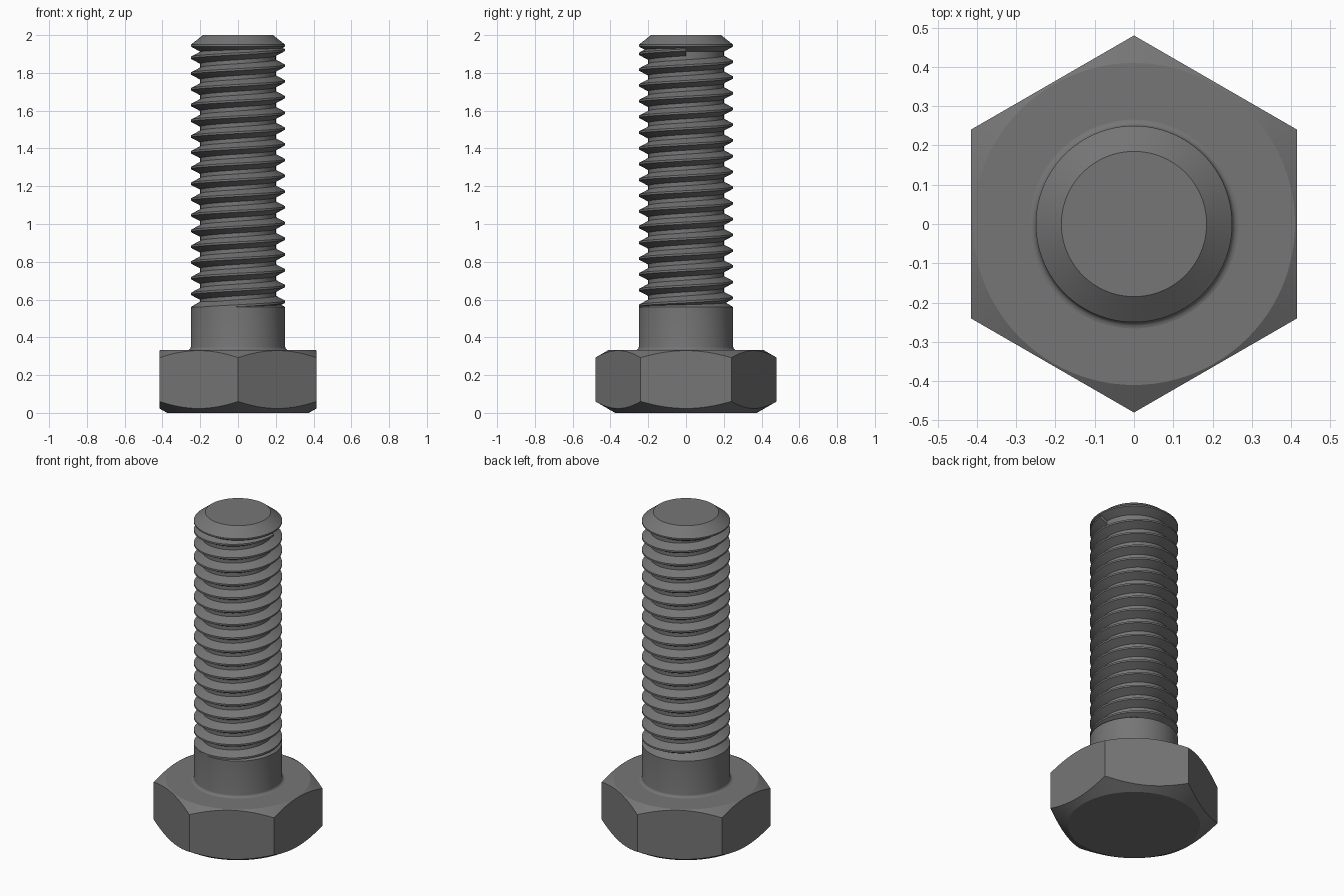
import bpy
from math import pi, cos, sin, tan, radians

cube = bpy.data.objects.get("Cube")
if cube:
    bpy.data.objects.remove(cube, do_unlink=True)

SEG = 96            # segments per turn
PITCH = 1 / 12
CREST, ROOT = 0.25, 0.2
HEAD_TOP, THREAD_LOW, THREAD_HIGH = 0.333, 0.56, 1.94

steel = bpy.data.materials.new("dark grey steel")
steel.use_nodes = True
grey = (0.18, 0.18, 0.18, 1)
steel.diffuse_color = grey
steel.node_tree.nodes["Principled BSDF"].inputs["Base Color"].default_value = grey


def skin(name, rings, closed):
    """Bridge equal rings of points, capping both ends."""
    n = len(rings[0])
    verts = [p for ring in rings for p in ring]
    faces = [(i * n + j, i * n + (j + 1) % n, (i + 1) * n + (j + 1) % n, (i + 1) * n + j)
             for i in range(len(rings) - 1) for j in range(n)]
    faces.append(tuple(reversed(range(n))))
    faces.append(tuple(range(len(verts) - n, len(verts))))
    mesh = bpy.data.meshes.new(name)
    mesh.from_pydata(verts, [], faces)
    if not closed:
        mesh.flip_normals()
    mesh.materials.append(steel)
    obj = bpy.data.objects.new(name, mesh)
    bpy.context.collection.objects.link(obj)
    bpy.ops.object.select_all(action='DESELECT')
    obj.select_set(True)
    bpy.context.view_layer.objects.active = obj
    bpy.ops.object.shade_smooth_by_angle(angle=radians(25))
    return obj


angles = [2 * pi * i / SEG for i in range(SEG)]


def circle(r, z):
    return [(r * cos(a), r * sin(a), z) for a in angles]


# Hexagonal head, corners trimmed by a cone above and below
def hex_radius(a):
    return 0.4157 / cos((a + pi / 6) % (pi / 3) - pi / 6)


def hex_rim(flat_radius, z, direction):
    ring = []
    for a in angles:
        r = hex_radius(a)
        drop = (r - flat_radius) * tan(pi / 6)
        ring.append((r * cos(a), r * sin(a), z + direction * drop))
    return ring


skin("hex_head", [circle(0.375, 0), hex_rim(0.375, 0, 1),
                  hex_rim(0.41, HEAD_TOP, -1), circle(0.41, HEAD_TOP)], True)

# Shank with a fillet at the head, a narrow threaded core and a chamfered tip
fillet = [(0.266 - 0.016 * sin(t * pi / 8), HEAD_TOP + 0.016 * (1 - cos(t * pi / 8)))
          for t in range(5)]
profile = [(0.266, HEAD_TOP - 0.02)] + fillet + [
    (CREST, THREAD_LOW), (ROOT, THREAD_LOW + 0.03),
    (ROOT, THREAD_HIGH - 0.028), (CREST, THREAD_HIGH),
    (CREST, 1.949), (0.185, 2.0)]
skin("shank", [circle(r, z) for r, z in profile], True)

# Right-handed helical thread, clipped where it meets the shank and the tip
section = [(ROOT - 0.01, -0.4375), (ROOT, -0.375), (CREST - 0.0005, -0.0625),
           (CREST - 0.0005, 0.0625), (ROOT, 0.375), (ROOT - 0.01, 0.4375)]
turns = 18
start = 1.88 - 16.5 * PITCH - PITCH
rings = []
for i in range(turns * SEG + 1):
    a = 2 * pi * i / SEG
    mid = start + PITCH * i / SEG
    rings.append([(r * cos(a), r * sin(a),
                   min(max(mid + k * PITCH, THREAD_LOW - 0.005), THREAD_HIGH + 0.004))
                  for r, k in section])
skin("thread", rings, False)
